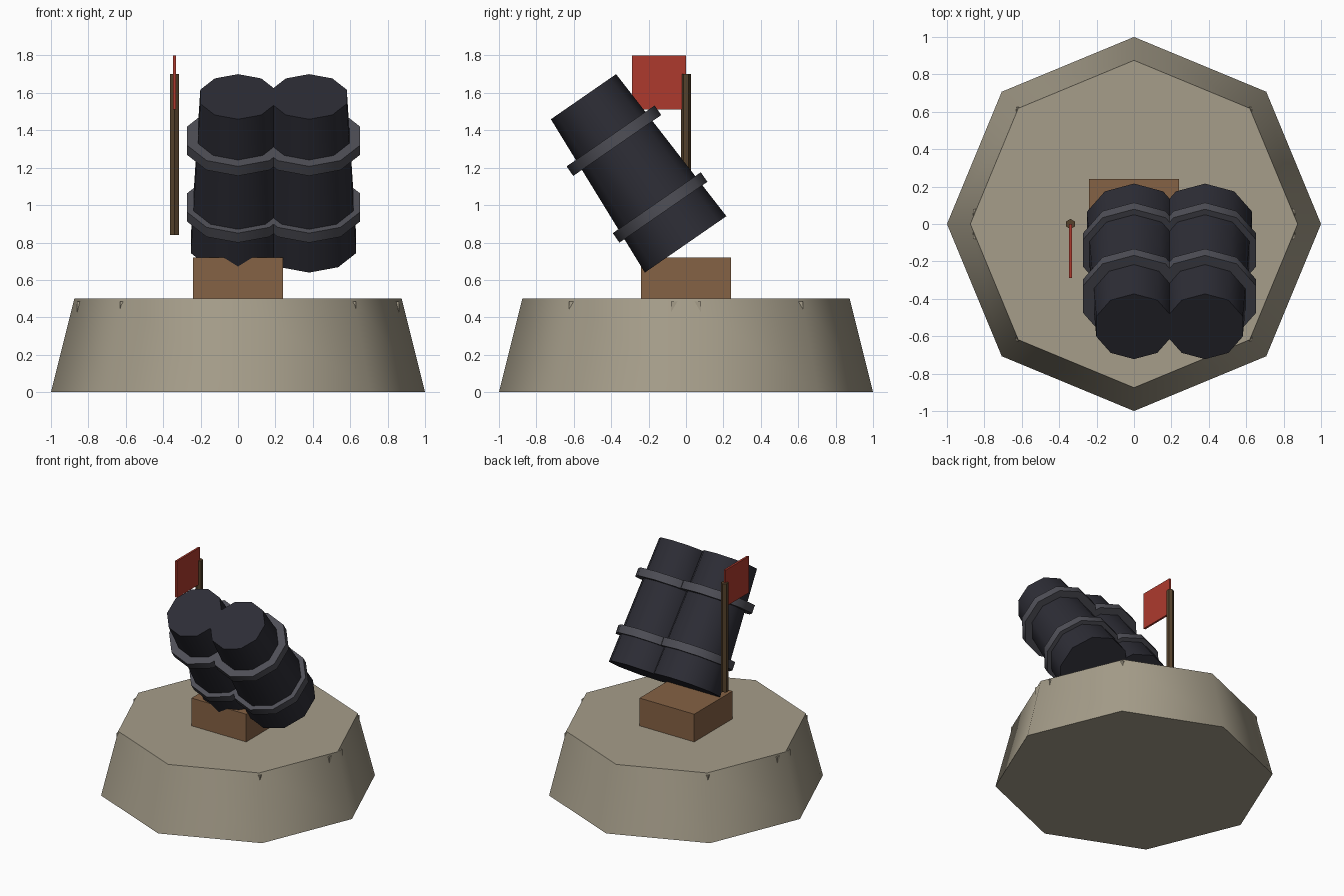
import bpy
import math
from mathutils import Matrix, Vector

old = bpy.data.objects.get("Cube")
if old:
    bpy.data.objects.remove(old, do_unlink=True)


def material(name, rgb):
    m = bpy.data.materials.new(name)
    m.use_nodes = True
    m.diffuse_color = (*rgb, 1)
    m.node_tree.nodes["Principled BSDF"].inputs["Base Color"].default_value = (*rgb, 1)
    return m


stone = material("stone", (0.38, 0.34, 0.255))
wood = material("crate wood", (0.235, 0.122, 0.058))
dark_wood = material("dark wood", (0.09, 0.053, 0.024))
iron = material("dark iron", (0.026, 0.026, 0.036))
steel = material("grey steel", (0.078, 0.078, 0.095))
red = material("red cloth", (0.42, 0.042, 0.027))


def finish(name, mat, smooth=False):
    obj = bpy.context.object
    obj.name = name
    obj.data.materials.append(mat)
    if smooth:
        bpy.ops.object.shade_smooth_by_angle(angle=math.radians(50))
    return obj


def box(name, mat, size, center):
    bpy.ops.mesh.primitive_cube_add(size=1, location=center)
    obj = finish(name, mat)
    obj.data.transform(Matrix.Diagonal((*size, 1)))
    return obj


def drum(name, mat, sides, r1, r2, height, center, tilt=0):
    bpy.ops.mesh.primitive_cone_add(vertices=sides, radius1=r1, radius2=r2, depth=height,
                                    location=center, rotation=(tilt, 0, 0))
    return finish(name, mat, smooth=True)


# Octagonal base, with planks whose corners just break its sloping sides
drum("base", stone, 8, 1.0, 0.875, 0.5, (0, 0, 0.25))
box("middle_plank", stone, (1.72, 0.16, 0.09), (0, 0, 0.44))
for side, label in ((-1, "front"), (1, "back")):
    box(label + "_plank", stone, (1.26, 0.16, 0.09), (0, side * 0.545, 0.44))

# Crate supporting the barrels
box("crate", wood, (0.48, 0.48, 0.24), (0, 0, 0.60))

# Twin tapered barrels leaning forward, each with two hoops
TILT = 0.605
axis = Vector((0, -math.sin(TILT), math.cos(TILT)))
LENGTH = 0.96
for x, label in ((0, "right"), (0.38, "left")):
    foot = Vector((x, -0.002, 0.79))
    drum(label + "_barrel", iron, 10, 0.265, 0.212, LENGTH, foot + axis * LENGTH / 2, TILT)
    for t, place in ((0.24, "lower"), (0.674, "upper")):
        drum(f"{label}_{place}_hoop", steel, 10, 0.286, 0.286, 0.062, foot + axis * t, TILT)

# Flag on its pole
drum("flag_pole", dark_wood, 6, 0.027, 0.027, 0.86, (-0.34, 0, 1.27))
box("flag", red, (0.016, 0.29, 0.29), (-0.34, -0.145, 1.655))
